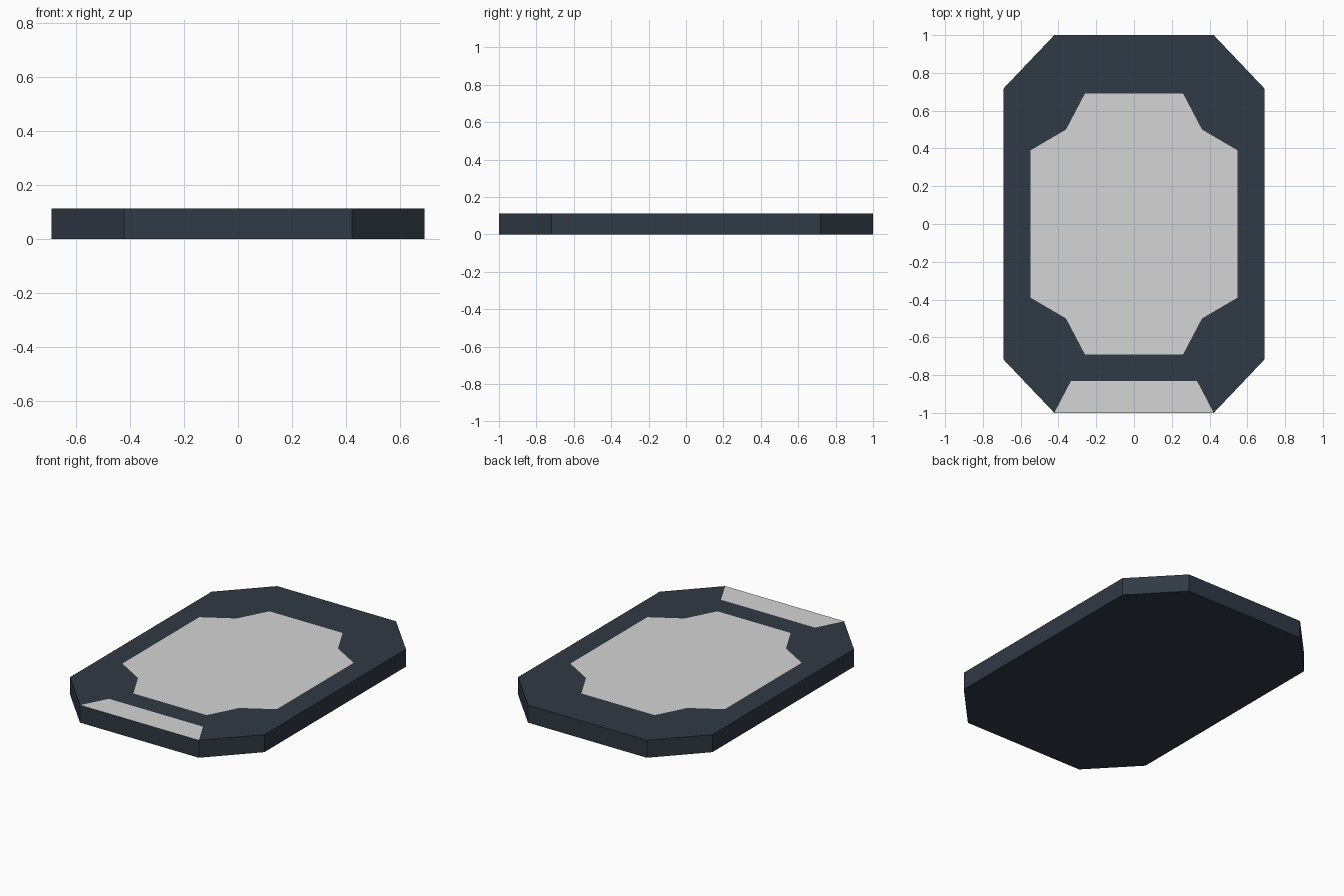
import bpy, bmesh

if "Cube" in bpy.data.objects:
    bpy.data.objects.remove(bpy.data.objects["Cube"])

HEIGHT = 0.112


def material(name, rgb):
    m = bpy.data.materials.new(name)
    m.diffuse_color = (*rgb, 1)
    m.use_nodes = True
    m.node_tree.nodes["Principled BSDF"].inputs["Base Color"].default_value = m.diffuse_color
    return m


def mirror_quarter(points):
    """Counter-clockwise loop from a +x +y corner (listed from +x towards +y)."""
    q1 = list(points)
    q2 = [(-x, y) for x, y in reversed(q1)]
    q3 = [(-x, -y) for x, y in q1]
    q4 = [(x, -y) for x, y in reversed(q1)]
    return q1 + q2 + q3 + q4


outer_xy = mirror_quarter([(0.69, 0.718), (0.422, 1.0)])
inner_xy = mirror_quarter([(0.548, 0.39), (0.36, 0.50), (0.26, 0.69)])

bm = bmesh.new()
outer = [bm.verts.new((x, y, HEIGHT)) for x, y in outer_xy]
inner = [bm.verts.new((x, y, HEIGHT)) for x, y in inner_xy]
base = [bm.verts.new((x, y, 0)) for x, y in outer_xy]

# Light centre panel, flush with the top
bm.faces.new(inner).material_index = 1

# Dark frame: a notched corner and a straight side per quarter
sides = []
for k in range(4):
    a, b, c = outer[2 * k], outer[2 * k + 1], outer[(2 * k + 2) % 8]
    i, j, l = inner[3 * k:3 * k + 3]
    bm.faces.new((a, b, l, j, i))
    sides.append(bm.faces.new((b, c, inner[(3 * k + 3) % 12], l)))

# Outer walls and underside
for k in range(8):
    n = (k + 1) % 8
    bm.faces.new((base[k], base[n], outer[n], outer[k]))
bm.faces.new(base[::-1])

# Light strip cut along the front edge of the frame
front = min(sides, key=lambda f: f.calc_center_median().y)
bmesh.ops.bisect_plane(bm, geom=[front, *front.edges, *front.verts],
                       plane_co=(0, -0.832, 0), plane_no=(0, 1, 0))
for f in bm.faces:
    if f.normal.z > 0.9 or f.calc_center_median().z > HEIGHT - 0.001:
        if max(v.co.y for v in f.verts) < -0.8:
            f.material_index = 1

bmesh.ops.recalc_face_normals(bm, faces=bm.faces[:])
mesh = bpy.data.meshes.new("plate")
bm.to_mesh(mesh)
bm.free()
mesh.materials.append(material("dark slate", (0.030, 0.041, 0.058)))
mesh.materials.append(material("light grey", (0.66, 0.66, 0.66)))
plate = bpy.data.objects.new("plate", mesh)
bpy.context.collection.objects.link(plate)
